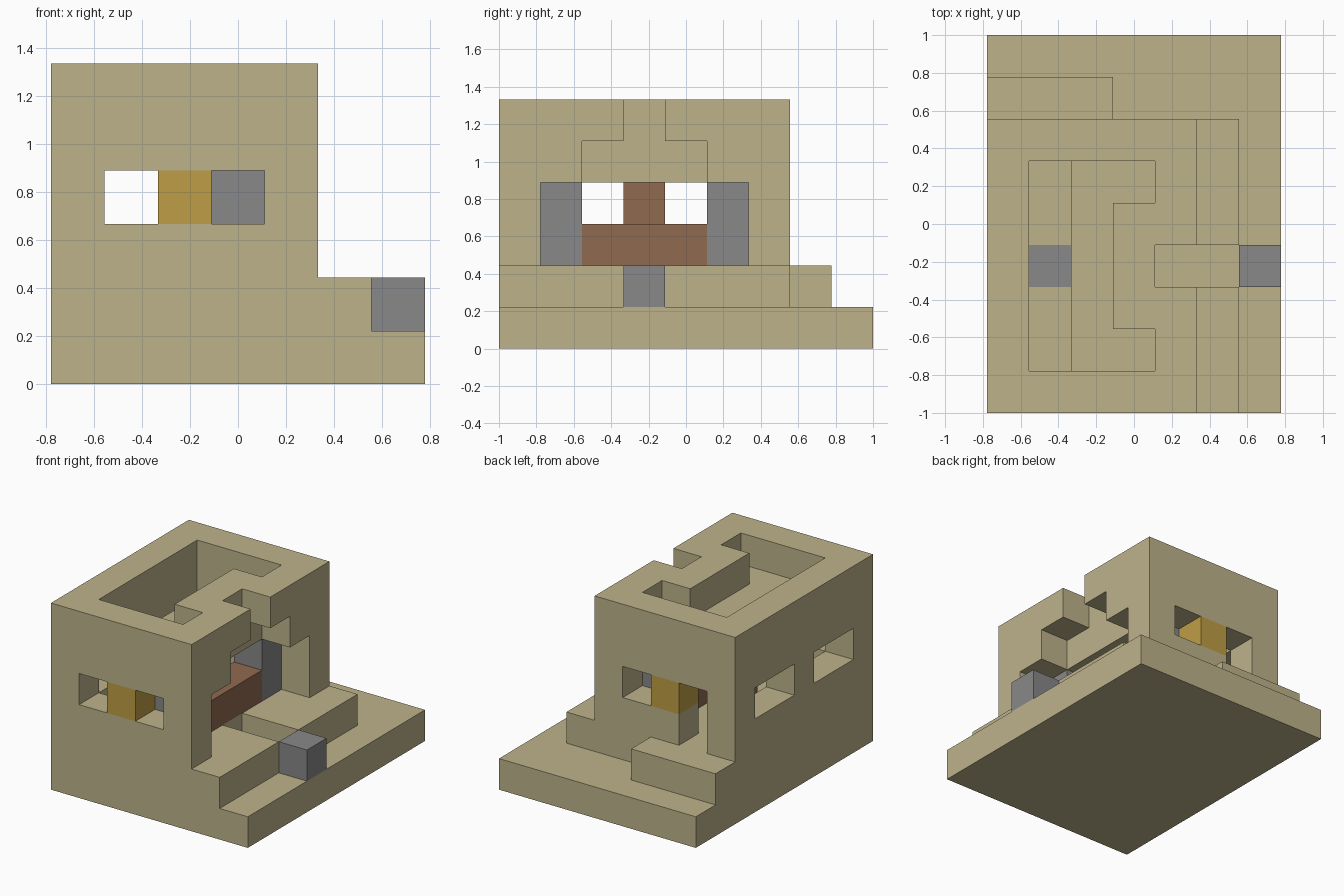
import bpy
import bmesh
from mathutils import Vector

UNIT = 2 / 9          # edge of one block
SIZE = (7, 9, 6)      # blocks along x, y, z

cube = bpy.data.objects.get("Cube")
if cube:
    bpy.data.objects.remove(cube, do_unlink=True)


def material(name, rgb):
    mat = bpy.data.materials.new(name)
    mat.use_nodes = True
    colour = (*rgb, 1)
    mat.diffuse_color = colour
    mat.node_tree.nodes["Principled BSDF"].inputs["Base Color"].default_value = colour
    return mat


def box(xs, ys, zs):
    """Set of blocks in inclusive index ranges; a single index may be an int."""
    spans = [(s, s) if isinstance(s, int) else s for s in (xs, ys, zs)]
    rx, ry, rz = (range(a, b + 1) for a, b in spans)
    return {(x, y, z) for x in rx for y in ry for z in rz}


sand = material("sandstone", (0.51, 0.45, 0.258))
grey = material("grey stone", (0.246, 0.246, 0.246))
wood = material("brown wood", (0.279, 0.144, 0.078))
gold = material("golden yellow", (0.515, 0.337, 0.058))

# Ground slab, raised floor with a sunken entry channel, back step
base = box((0, 6), (0, 8), 0)
channel = box((4, 5), 3, 1)
floor_stone = box(1, 3, 1)
floor = box((0, 5), (0, 6), 1) - channel - floor_stone
back_step = box((0, 2), 7, 1)

# Outer walls around the hollow room
walls = box((0, 4), (0, 6), (2, 5)) - box((1, 3), (1, 5), (2, 5))

# Front and back windows, side windows, back door
for y in (0, 6):
    walls -= box((1, 3), y, 3)
for ys in ((1, 2), (4, 5)):
    walls -= box(0, ys, 3)
walls -= box(1, 6, 2)

# Stepped entrance opening
for ys, zs in (((1, 5), (2, 3)), ((2, 4), 4), (3, 5)):
    walls -= box(4, ys, zs)

# Upper ceiling and the parapet block over the entrance
ceiling = box((2, 3), (1, 5), 4)
parapet = box(3, (2, 4), 5)

parts = [
    ("ground_slab", base, sand),
    ("raised_floor", floor, sand),
    ("back_step", back_step, sand),
    ("walls", walls, sand),
    ("ceiling", ceiling, sand),
    ("entrance_parapet", parapet, sand),
    ("floor_stone", floor_stone, grey),
    ("entry_stone", box(6, 3, 1), grey),
    ("front_pillar", box(3, 1, (2, 3)), grey),
    ("back_pillar", box(3, 5, (2, 3)), grey),
    ("counter", box(3, (2, 4), 2), wood),
    ("counter_post", box(2, 3, (2, 3)), wood),
    ("front_window_mullion", box(2, 0, 3), gold),
    ("back_window_mullion", box(2, 6, 3), gold),
]
solid = set().union(*(cells for _, cells, _ in parts))


def build(name, cells, mat):
    """Mesh only the block faces that are exposed to the air."""
    bm = bmesh.new()
    for cell in sorted(cells):
        for axis in range(3):
            for side in (0, 1):
                near = list(cell)
                near[axis] += 2 * side - 1
                if tuple(near) in solid:
                    continue
                u, v = (axis + 1) % 3, (axis + 2) % 3
                ring = []
                for du, dv in ((0, 0), (1, 0), (1, 1), (0, 1)):
                    p = Vector(cell)
                    p[axis] += side
                    p[u] += du
                    p[v] += dv
                    p -= Vector((SIZE[0] / 2, SIZE[1] / 2, 0))
                    ring.append(bm.verts.new(p * UNIT))
                bm.faces.new(ring if side else ring[::-1])
    bmesh.ops.remove_doubles(bm, verts=bm.verts, dist=UNIT / 100)
    mesh = bpy.data.meshes.new(name)
    bm.to_mesh(mesh)
    bm.free()
    mesh.materials.append(mat)
    bpy.context.scene.collection.objects.link(bpy.data.objects.new(name, mesh))


for part in parts:
    build(*part)
